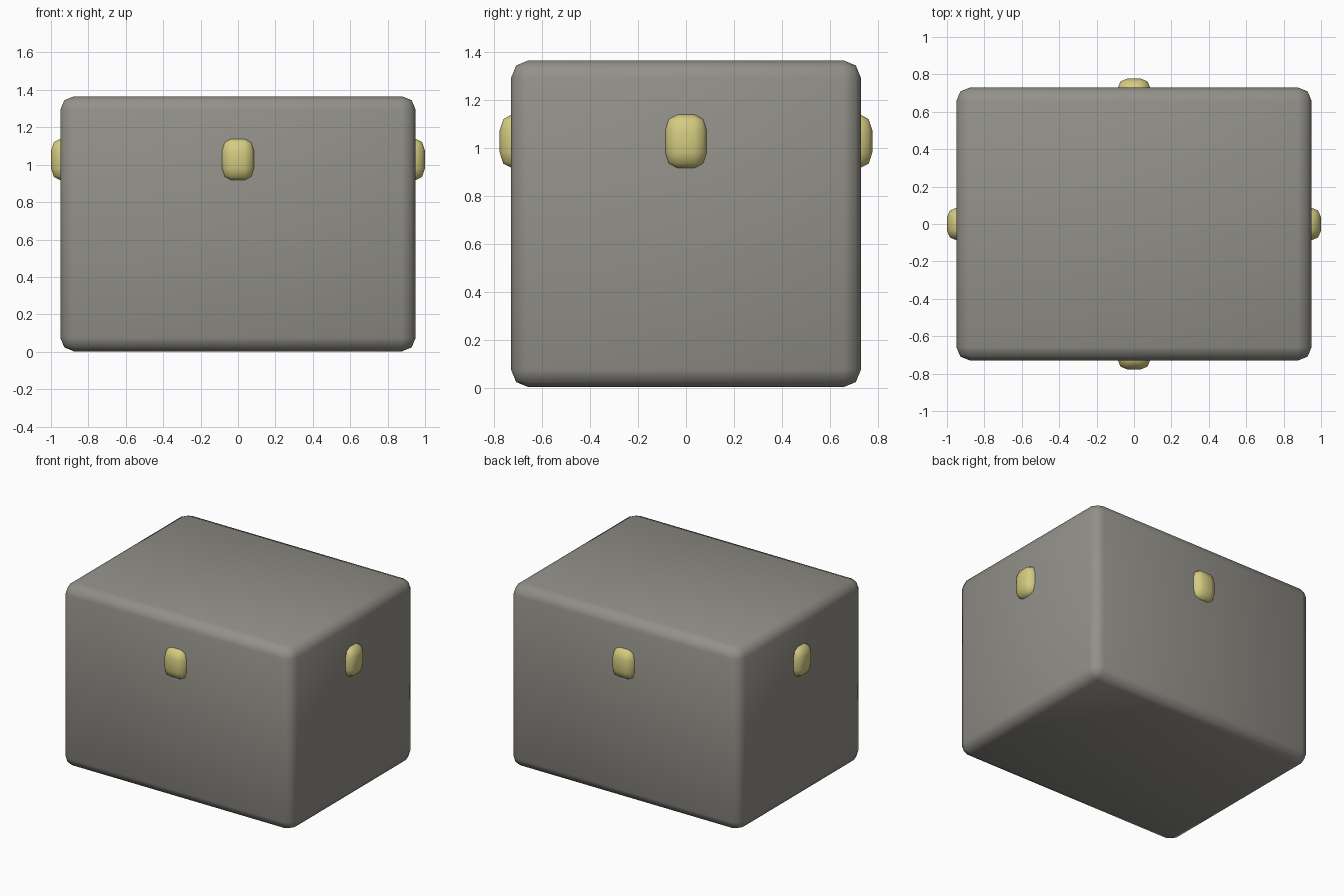
import bpy

if "Cube" in bpy.data.objects:
    bpy.data.objects.remove(bpy.data.objects["Cube"])


def material(name, rgb):
    mat = bpy.data.materials.new(name)
    mat.diffuse_color = (*rgb, 1)
    mat.use_nodes = True
    mat.node_tree.nodes["Principled BSDF"].inputs["Base Color"].default_value = mat.diffuse_color
    return mat


stone = material("warm_grey", (0.29, 0.28, 0.25))
gold = material("gold", (0.66, 0.60, 0.22))


def rounded_box(name, loc, size, radius, mat, apply_scale=True):
    bpy.ops.mesh.primitive_cube_add(size=1, location=loc)
    ob = bpy.context.object
    ob.name = name
    ob.scale = size
    if apply_scale:
        bpy.ops.object.transform_apply(location=False, rotation=False, scale=True)
    bev = ob.modifiers.new("Bevel", 'BEVEL')
    bev.width = radius
    bev.segments = 2
    bpy.ops.object.shade_smooth()
    ob.data.materials.append(mat)
    return ob


# Main block
rounded_box("chest_body", (0, 0, 0.684), (1.90, 1.46, 1.364), 0.073, stone)

# One stud centred on each upright side; the bevel stretches with its scale
for side, s in (("front", -1), ("back", 1)):
    rounded_box("stud_" + side, (0, s * 0.688, 1.028), (0.176, 0.18, 0.226), 0.3, gold, False)
for side, s in (("left", -1), ("right", 1)):
    rounded_box("stud_" + side, (s * 0.91, 0, 1.028), (0.18, 0.176, 0.226), 0.3, gold, False)
